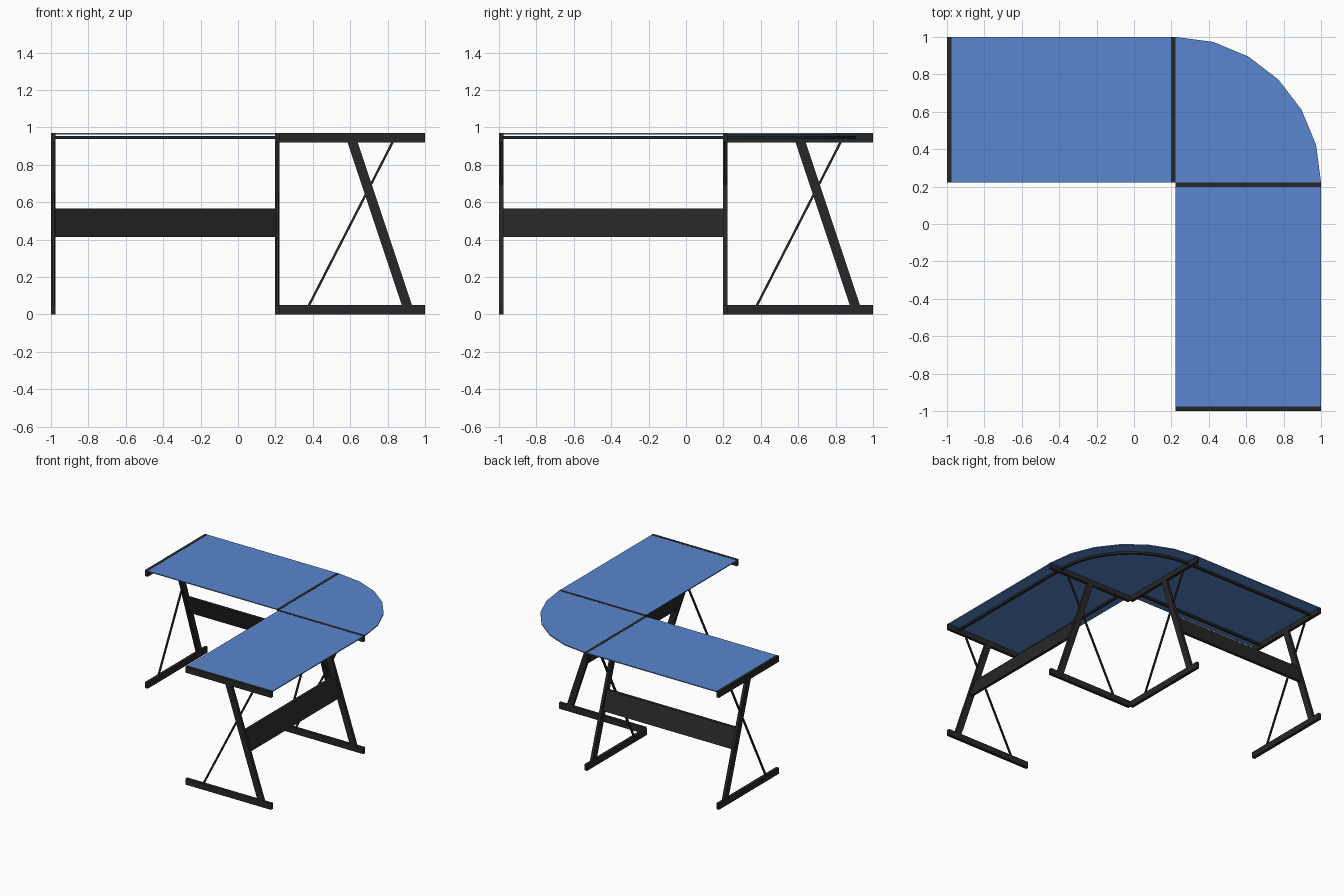
import bpy, bmesh, math

if "Cube" in bpy.data.objects:
    bpy.data.objects.remove(bpy.data.objects["Cube"])

def material(name, color):
    m = bpy.data.materials.new(name)
    m.diffuse_color = color
    m.use_nodes = True
    m.node_tree.nodes["Principled BSDF"].inputs["Base Color"].default_value = m.diffuse_color
    return m

BLACK = material("black_metal", (0.02, 0.02, 0.02, 1))
BLUE = material("blue_top", (0.10, 0.24, 0.62, 1))

def prism(name, pts, offset, mat):
    """Extrude a flat 3D polygon along an offset vector."""
    bm = bmesh.new()
    face = bm.faces.new([bm.verts.new(p) for p in pts])
    new = bmesh.ops.extrude_face_region(bm, geom=[face])["geom"]
    bmesh.ops.translate(bm, vec=offset,
                        verts=[v for v in new if isinstance(v, bmesh.types.BMVert)])
    bmesh.ops.recalc_face_normals(bm, faces=bm.faces)
    me = bpy.data.meshes.new(name)
    bm.to_mesh(me)
    bm.free()
    me.materials.append(mat)
    ob = bpy.data.objects.new(name, me)
    bpy.context.collection.objects.link(ob)
    return ob

H = 0.97            # desk height
IN, OUT = 0.222, 1.0   # inner and outer edge across a wing
T = 0.024           # frame thickness

def build_wing(side, swap):
    # u runs across the wing, v along it; the two wings mirror over the diagonal
    def P(u, v, z):
        return (u, v, z) if swap else (v, u, z)

    def part(name, profile, v0, v1, mat=BLACK):
        prism(f"{side}_{name}", [P(u, v0, z) for u, z in profile], P(0, v1 - v0, 0), mat)

    def rect(u0, u1, z0, z1):
        return [(u0, z0), (u1, z0), (u1, z1), (u0, z1)]

    def slanted(ub, zb, ut, zt, w):
        return [(ub - w, zb), (ub + w, zb), (ut + w, zt), (ut - w, zt)]

    # end frame and corner frame
    for pos, v0 in (("end", -1.0), ("corner", IN - T)):
        v1, mid = v0 + T, v0 + T / 2
        part(f"{pos}_foot", rect(IN, OUT, 0, 0.05), v0, v1)
        part(f"{pos}_top_bar", rect(IN, OUT, 0.92, H), v0, v1)
        part(f"{pos}_leg", slanted(0.903, 0.05, 0.613, 0.92, 0.027), v0, v1)
        part(f"{pos}_brace_rod", slanted(0.38, 0.05, 0.826, 0.92, 0.007),
             mid - 0.006, mid + 0.006)

    a, b = -1.0 + T, IN - T
    # support rails, modesty panel lying along the legs, and the top
    part("inner_rail", rect(0.30, 0.32, 0.938, 0.954), a, b)
    part("outer_rail", rect(0.89, 0.91, 0.938, 0.954), a, b)
    part("modesty_panel", slanted(0.783, 0.413, 0.730, 0.567, 0.012), a, b)
    part("desk_top", rect(IN, OUT, 0.961, 0.969), a, b, BLUE)

build_wing("left", False)
build_wing("right", True)

def arc(r, n, z):
    return [(IN + r * math.cos(i * math.pi / 2 / n),
             IN + r * math.sin(i * math.pi / 2 / n), z) for i in range(n + 1)]

# quarter-round corner top and the curved rail beneath it
prism("corner_top", [(IN, IN, 0.961)] + arc(OUT - IN, 6, 0.961), (0, 0, 0.008), BLUE)
prism("corner_rail", arc(0.688, 12, 0.938) + arc(0.668, 12, 0.938)[::-1],
      (0, 0, 0.016), BLACK)
